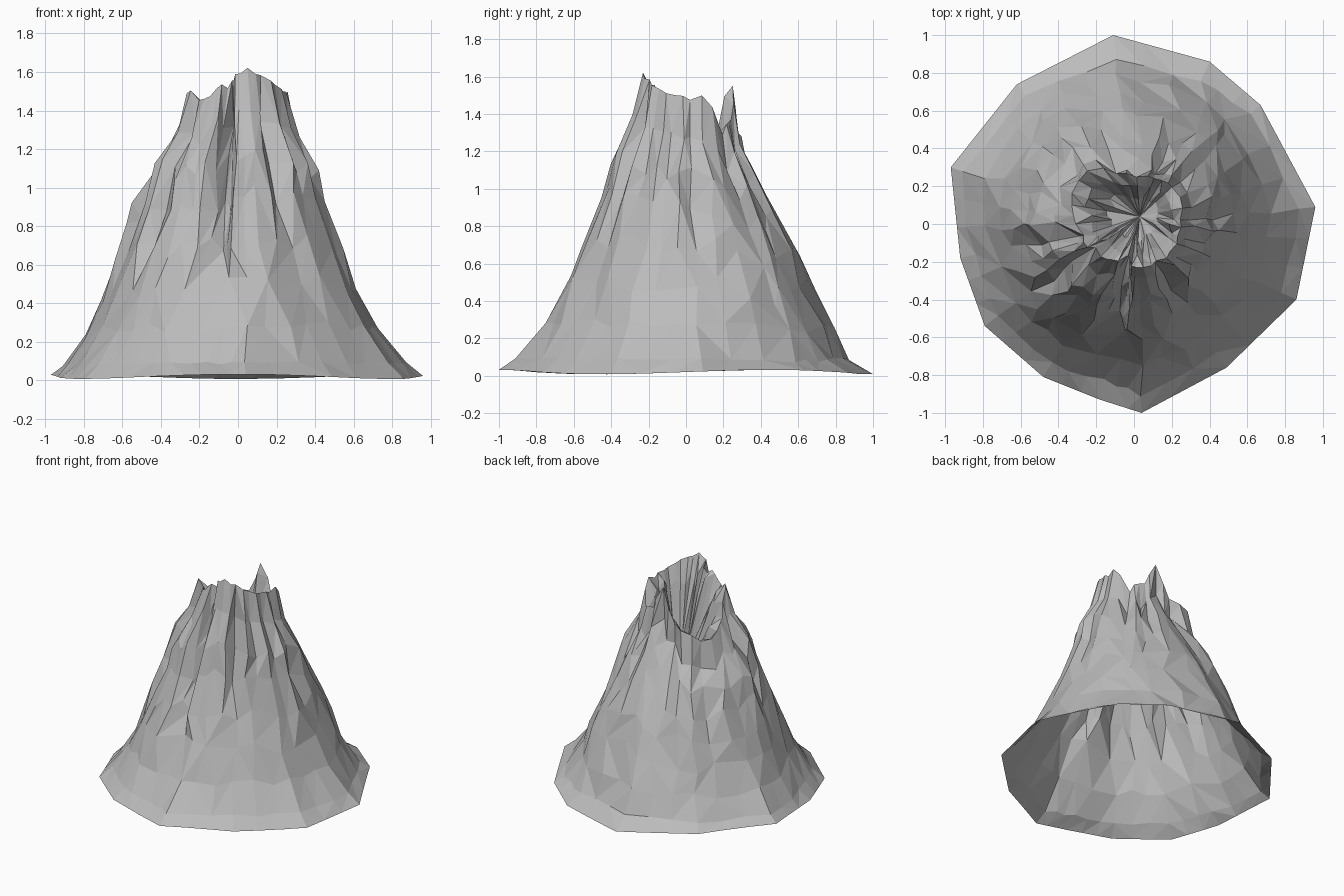
import bpy, bmesh, math, random
from mathutils import Vector

random.seed(11)
cube = bpy.data.objects.get("Cube")
if cube:
    bpy.data.objects.remove(cube)

rock = bpy.data.materials.new("rock grey")
rock.use_nodes = True
GREY = (0.5, 0.5, 0.5, 1)
rock.diffuse_color = GREY
rock.node_tree.nodes["Principled BSDF"].inputs["Base Color"].default_value = GREY

# Irregular foot outline, counter-clockwise
FOOT = [(.96, .09), (.67, .63), (.4, .86), (-.11, 1), (-.62, .74), (-.97, .3), (-.92, -.18),
        (-.79, -.54), (-.48, -.81), (-.18, -.93), (.04, -1), (.49, -.76), (.86, -.4)]
# Slope radius against height, towards +x, +y, -x, -y
HEIGHTS = [0, .1, .3, .6, .85, 1.05, 1.3, 1.62]
SLOPES = [[.96, .85, .7, .56, .46, .42, .34, .2],
          [1, .85, .77, .64, .51, .39, .3, .24],
          [.97, .87, .75, .63, .55, .5, .36, .2],
          [1, .88, .73, .58, .46, .4, .34, .22]]
# Crater rim: angle, radius, height
RIM = [(0, .25, 1.49), (25, .28, 1.48), (45, .29, 1.3), (66, .28, 1.4), (86, .26, 1.54),
       (106, .3, 1.32), (135, .39, 1.25), (158, .36, 1.24), (180, .31, 1.3), (198, .29, 1.48),
       (228, .24, 1.5), (255, .2, 1.53), (272, .23, 1.62), (308, .25, 1.57), (332, .25, 1.53),
       (360, .25, 1.49)]
# Main gullies: angle, depth
GULLIES = [(45, .04), (70, .05), (110, .05), (190, .05), (215, .05), (259, .09), (300, .05)]


def interp(x, xs, ys):
    for i in range(len(xs) - 1):
        if x <= xs[i + 1]:
            k = (x - xs[i]) / (xs[i + 1] - xs[i])
            return ys[i] + (ys[i + 1] - ys[i]) * k
    return ys[-1]


def slope_radius(angle, z):
    q = angle / (math.pi / 2)
    i = int(q) % 4
    k = math.sin((q - int(q)) * math.pi / 2) ** 2
    return (1 - k) * interp(z, HEIGHTS, SLOPES[i]) + k * interp(z, HEIGHTS, SLOPES[(i + 1) % 4])


def polar(angle, r, z):
    return Vector((r * math.cos(angle), r * math.sin(angle), z))


def jitter(amount):
    return random.uniform(-amount, amount)


SPLIT = 3
COLS = len(FOOT) * SPLIT
LEVELS = [0, .06, .18, .32, .46, .6, .73, .86, 1]
PIT = Vector((.03, .04, .92))

# Each column runs from the foot, up a ridge or gully, over the rim and into the crater
columns = []
for c in range(COLS):
    a, b = Vector(FOOT[c // SPLIT]), Vector(FOOT[(c // SPLIT + 1) % len(FOOT)])
    foot = a.lerp(b, (c % SPLIT) / SPLIT)
    ang = math.atan2(foot.y, foot.x) % math.tau
    deg = math.degrees(ang)
    angles, radii, tops = zip(*RIM)
    rim_r = interp(deg, angles, radii)
    rim_z = interp(deg, angles, tops) + random.uniform(-.04, .02)
    gully = random.choice((0, 0, .015, .035))
    gully += sum(d * max(0, 1 - abs(deg - g) / 9) for g, d in GULLIES)
    drift = jitter(.04)
    spread = foot.length / slope_radius(ang, 0) - 1
    col = [Vector((foot.x, foot.y, .02 + .012 * math.sin(3 * ang)))]
    for t in LEVELS[1:-1]:
        z = t * rim_z + jitter(.05) * min(1, t * 3)
        # follow the foot outline low down and the rim high up
        r = slope_radius(ang, z) * (1 + spread * max(0, 1 - 2 * t))
        blend = max(0, (t - .75) / .25)
        r = r * (1 - blend) + rim_r * blend
        # gullies fade out above the lower apron
        r += .012 - gully * min(1, t * 1.6) * random.uniform(.6, 1.2) + jitter(.012)
        col.append(polar(ang + drift * t + jitter(.045) * min(1, t * 3), r, z))
    rim = polar(ang + drift, rim_r - gully * .3, rim_z)
    col.append(rim)
    # steep crater wall, falling to an off-centre pit
    for k, drop in ((random.uniform(.15, .3), random.uniform(.1, .3)), (random.uniform(.5, .65), .75)):
        p = rim.lerp(PIT, k)
        p.z = rim.z + (PIT.z - rim.z) * drop + jitter(.03)
        col.append(p)
    columns.append(col)

# Skin the columns, leaving the underside open
bm = bmesh.new()
grid = [[bm.verts.new(p) for p in col] for col in columns]
pit = bm.verts.new(PIT)
for c in range(COLS):
    here, there = grid[c], grid[(c + 1) % COLS]
    for i in range(len(here) - 1):
        p, q, r, s = here[i], there[i], there[i + 1], here[i + 1]
        if random.random() < .5:
            bm.faces.new((p, q, r))
            bm.faces.new((p, r, s))
        else:
            bm.faces.new((p, q, s))
            bm.faces.new((q, r, s))
    bm.faces.new((here[-1], there[-1], pit))

# Merge crowded points low on the slope into broader facets
low = [v for v in bm.verts if .15 < v.co.z < .55]
bmesh.ops.remove_doubles(bm, verts=low, dist=.1)
bmesh.ops.recalc_face_normals(bm, faces=bm.faces)

mesh = bpy.data.meshes.new("mountain")
bm.to_mesh(mesh)
bm.free()
mesh.materials.append(rock)
mountain = bpy.data.objects.new("mountain", mesh)
bpy.context.scene.collection.objects.link(mountain)
